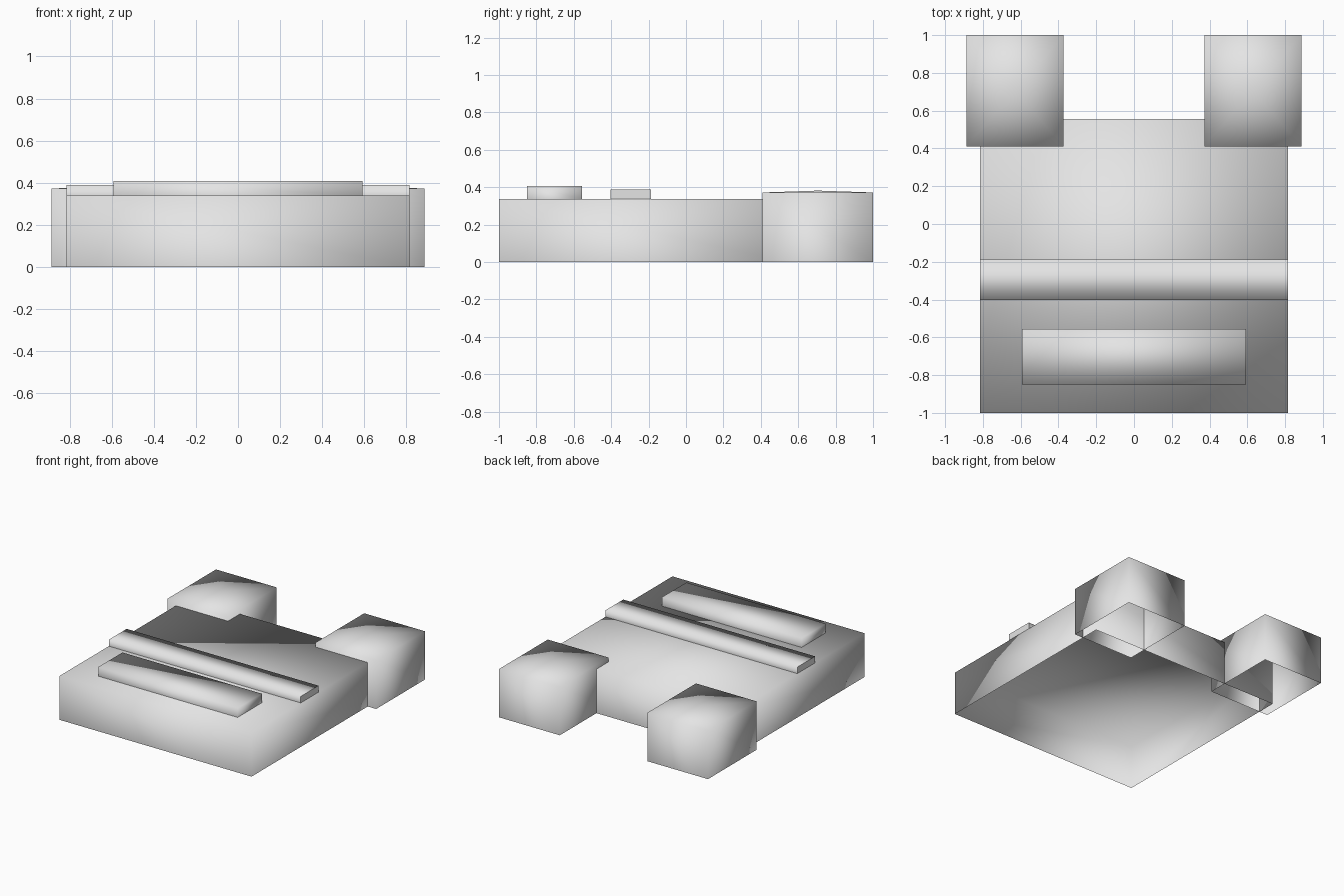
import bpy, bmesh

if "Cube" in bpy.data.objects:
    bpy.data.objects.remove(bpy.data.objects["Cube"])

mat = bpy.data.materials.new("light_grey")
mat.diffuse_color = (0.78, 0.78, 0.78, 1)
mat.use_nodes = True
mat.node_tree.nodes["Principled BSDF"].inputs["Base Color"].default_value = mat.diffuse_color


def shell(name, x0, x1, y0, y1, z0, z1, flat_ends=False, crown=0):
    """Smooth-shaded box without a bottom; optional flat x ends and a crowned top."""
    bm = bmesh.new()
    bmesh.ops.create_cube(bm, size=1)
    for v in bm.verts:
        v.co.x = x1 if v.co.x > 0 else x0
        v.co.y = y1 if v.co.y > 0 else y0
        v.co.z = z1 if v.co.z > 0 else z0
    bm.normal_update()
    for f in bm.faces:
        f.smooth = not (flat_ends and abs(f.normal.x) > 0.9)
    top = [f for f in bm.faces if f.normal.z > 0.9]
    bottom = [f for f in bm.faces if f.normal.z < -0.9]
    bmesh.ops.delete(bm, geom=bottom, context='FACES_ONLY')
    if crown:
        # raise the middle of the top
        mid = bmesh.ops.poke(bm, faces=top)["verts"][0]
        mid.co.z += crown
        for f in bm.faces:
            f.smooth = True
    me = bpy.data.meshes.new(name)
    bm.to_mesh(me)
    bm.free()
    me.materials.append(mat)
    ob = bpy.data.objects.new(name, me)
    bpy.context.collection.objects.link(ob)
    return ob


# main slab, hollow underneath
shell("base_slab", -0.815, 0.815, -1.0, 0.555, 0, 0.338)
# full-width raised strip, with flat ends
shell("cross_bar", -0.815, 0.815, -0.403, -0.187, 0.338, 0.388, flat_ends=True)
# shorter raised strip near the front
shell("front_bar", -0.592, 0.592, -0.85, -0.557, 0.338, 0.408)
# rear corner blocks, slightly crowned and hollow underneath
for label, x0, x1 in (("left", -0.887, -0.372), ("right", 0.372, 0.887)):
    shell("rear_block_" + label, x0, x1, 0.41, 1.0, 0, 0.372, crown=0.01)
